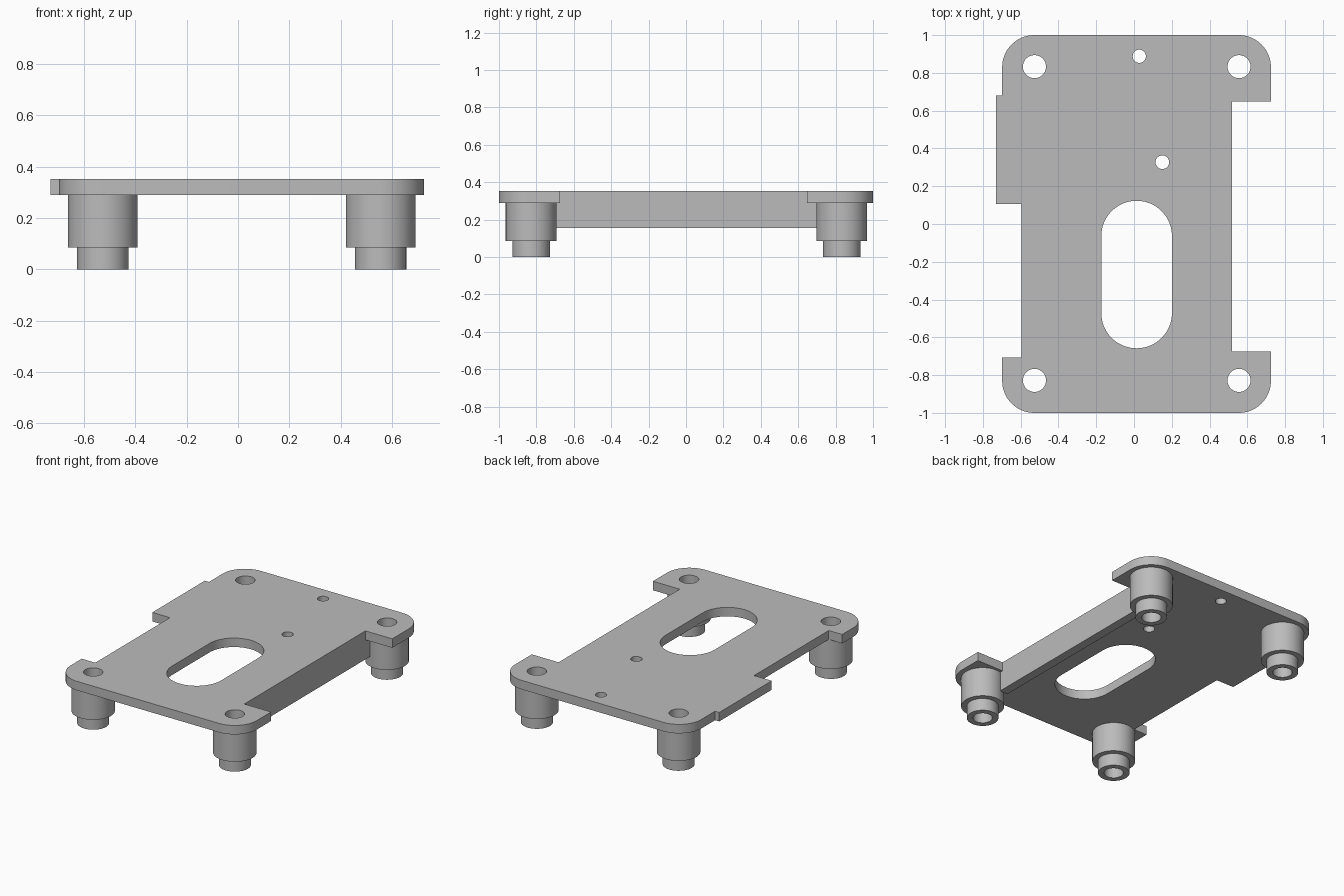
import bpy, bmesh
from math import cos, sin, pi, radians
from mathutils import Vector

cube = bpy.data.objects.get("Cube")
if cube:
    bpy.data.objects.remove(cube, do_unlink=True)

PLATE_BOTTOM, PLATE_TOP = 0.29, 0.352
HOLE_RADIUS = 0.061
BOSS_X, BOSS_Y = (-0.527, 0.556), (-0.828, 0.833)

# One grey finish for the whole bracket
grey = bpy.data.materials.new("grey metal")
grey.use_nodes = True
grey.diffuse_color = (0.5, 0.5, 0.5, 1)
grey.node_tree.nodes["Principled BSDF"].inputs["Base Color"].default_value = (0.5, 0.5, 0.5, 1)


def arc(cx, cy, r, start, end, steps):
    """Points along an arc, angles in degrees."""
    angles = [radians(start + (end - start) * i / steps) for i in range(steps + 1)]
    return [(cx + r * cos(a), cy + r * sin(a)) for a in angles]


def circle(cx, cy, r, steps=48):
    return arc(cx, cy, r, 0, 360, steps)[:-1]


def finish(name, bm):
    """Turn a bmesh into a shaded, coloured object."""
    bmesh.ops.remove_doubles(bm, verts=bm.verts, dist=0.0001)
    bmesh.ops.recalc_face_normals(bm, faces=bm.faces)
    mesh = bpy.data.meshes.new(name)
    bm.to_mesh(mesh)
    bm.free()
    mesh.materials.append(grey)
    obj = bpy.data.objects.new(name, mesh)
    bpy.context.collection.objects.link(obj)
    bpy.ops.object.select_all(action='DESELECT')
    obj.select_set(True)
    bpy.context.view_layer.objects.active = obj
    bpy.ops.object.shade_smooth_by_angle(angle=radians(30))
    return obj


def cut_sheet(name, loops, bottom, top):
    """Extrude an outline, with further loops as holes, into a flat sheet."""
    bm = bmesh.new()
    edges = []
    for loop in loops:
        verts = [bm.verts.new((x, y, bottom)) for x, y in loop]
        edges += [bm.edges.new((v, verts[i - 1])) for i, v in enumerate(verts)]
    bmesh.ops.triangle_fill(bm, edges=edges, use_beauty=True, normal=(0, 0, 1))
    result = bmesh.ops.extrude_face_region(bm, geom=bm.faces[:], use_keep_orig=True)
    raised = [g for g in result["geom"] if isinstance(g, bmesh.types.BMVert)]
    bmesh.ops.translate(bm, verts=raised, vec=(0, 0, top - bottom))
    return finish(name, bm)


def lathe(name, profile, x, y, steps=64):
    """Revolve a radius and height profile about a vertical axis."""
    bm = bmesh.new()
    verts = [bm.verts.new((x + r, y, z)) for r, z in profile]
    edges = [bm.edges.new(pair) for pair in zip(verts, verts[1:])]
    bmesh.ops.spin(bm, geom=verts + edges, cent=(x, y, 0), axis=(0, 0, 1),
                   angle=2 * pi, steps=steps)
    return finish(name, bm)


# Plate outline, counter-clockwise from the back right tab
R = 0.17
LEFT, RIGHT = -0.698, 0.725
outline = [(0.52, 0.648), (RIGHT, 0.648)]
outline += arc(RIGHT - R, 1 - R, R, 0, 90, 16)
outline += arc(LEFT + R, 1 - R, R, 90, 180, 16)
outline += [(LEFT, 0.68), (-0.73, 0.68), (-0.73, 0.107), (-0.595, 0.107),
            (-0.595, -0.708), (LEFT, -0.708)]
outline += arc(LEFT + R, R - 1, R, 180, 270, 16)
outline += arc(RIGHT - R, R - 1, R, 270, 360, 16)
outline += [(RIGHT, -0.674), (0.52, -0.674)]

# Central slot, two pin holes and four screw holes
slot = arc(0.014, -0.064, 0.187, 0, 180, 32) + arc(0.014, -0.471, 0.187, 180, 360, 32)
pins = [circle(0.028, 0.888, 0.035), circle(0.15, 0.327, 0.036)]
screws = [circle(x, y, HOLE_RADIUS, 64) for x in BOSS_X for y in BOSS_Y]
cut_sheet("plate", [outline, slot] + pins + screws, PLATE_BOTTOM, PLATE_TOP)

# Folded flange hanging from the left edge
cut_sheet("side_flange", [[(0.458, -0.7), (0.52, -0.7), (0.52, 0.7), (0.458, 0.7)]],
          0.155, PLATE_BOTTOM)

# Stepped hollow standoffs under the corners
standoff = [(HOLE_RADIUS, PLATE_BOTTOM), (HOLE_RADIUS, 0), (0.1, 0), (0.1, 0.085),
            (0.136, 0.085), (0.136, PLATE_BOTTOM)]
for x, side in zip(BOSS_X, ("right", "left")):
    for y, end in zip(BOSS_Y, ("front", "back")):
        lathe(f"{end}_{side}_standoff", standoff, x, y)
